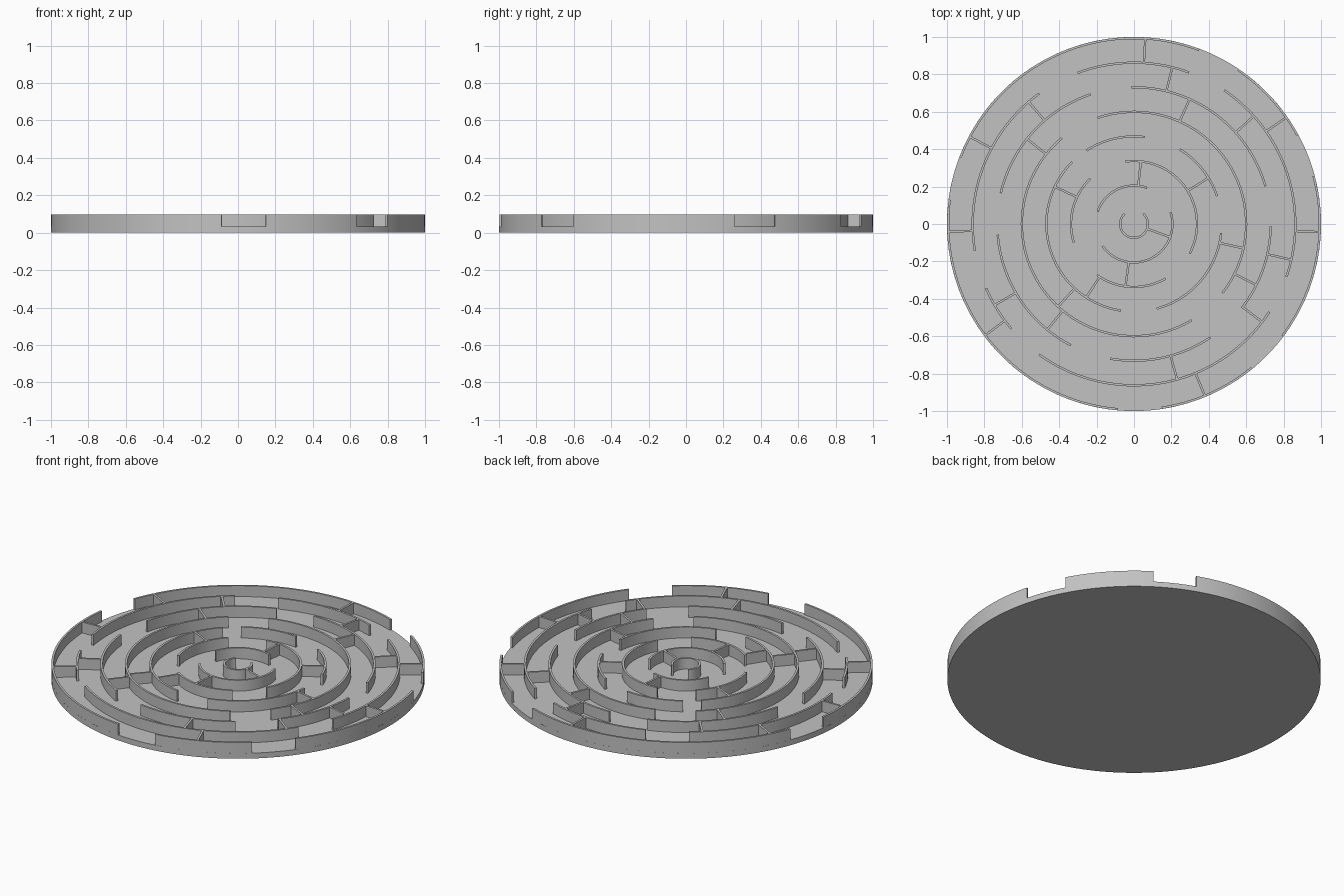
import bpy, bmesh
from math import radians, cos, sin, ceil

if "Cube" in bpy.data.objects:
    bpy.data.objects.remove(bpy.data.objects["Cube"], do_unlink=True)

FLOOR, TOP, THICK = 0.032, 0.096, 0.012
RADII = [0.074 + 0.1314 * i for i in range(8)]

grey = bpy.data.materials.new("matte grey")
grey.use_nodes = True
grey.diffuse_color = (0.54, 0.54, 0.54, 1)
grey.node_tree.nodes["Principled BSDF"].inputs["Base Color"].default_value = grey.diffuse_color


def finish(bm, name):
    bmesh.ops.recalc_face_normals(bm, faces=bm.faces)
    mesh = bpy.data.meshes.new(name)
    bm.to_mesh(mesh)
    bm.free()
    mesh.materials.append(grey)
    obj = bpy.data.objects.new(name, mesh)
    bpy.context.collection.objects.link(obj)
    return obj


def add_arc(bm, radius, start, end):
    """Sweep a rectangular wall section around the centre, with closed ends."""
    steps = ceil((end - start) / 2)
    r0, r1 = radius - THICK / 2, radius + THICK / 2
    section = [(r0, FLOOR), (r1, FLOOR), (r1, TOP), (r0, TOP)]
    rows = []
    for i in range(steps + 1):
        a = radians(start + (end - start) * i / steps)
        rows.append([bm.verts.new((r * cos(a), r * sin(a), z)) for r, z in section])
    for p, q in zip(rows, rows[1:]):
        for k in range(4):
            n = (k + 1) % 4
            bm.faces.new((p[k], p[n], q[n], q[k]))
    bm.faces.new(rows[0])
    bm.faces.new(rows[-1])


def add_spoke(bm, inner, angle):
    """Straight wall joining one ring to the next."""
    a = radians(angle)
    r0, r1, h = RADII[inner], RADII[inner + 1], THICK / 2
    loops = []
    for z in (FLOOR, TOP):
        loops.append([bm.verts.new((r * cos(a) - s * sin(a), r * sin(a) + s * cos(a), z))
                      for r, s in ((r0, -h), (r1, -h), (r1, h), (r0, h))])
    low, high = loops
    bm.faces.new(low)
    bm.faces.new(high)
    for k in range(4):
        n = (k + 1) % 4
        bm.faces.new((low[k], low[n], high[n], high[k]))


# Round base plate
bm = bmesh.new()
bmesh.ops.create_cone(bm, cap_ends=True, segments=180, radius1=1, radius2=1, depth=FLOOR)
bmesh.ops.translate(bm, verts=bm.verts, vec=(0, 0, FLOOR / 2))
parts = [finish(bm, "base_plate")]

# Curved walls: start and end angles in degrees, from the centre outwards
ARCS = [
    [(133, 408)],
    [(70, 161), (215, 378)],
    [(-28, 98), (134, 197), (234, 300)],
    [(83, 123), (18.5, 58.5), (-75, -6), (135, 261.5)],
    [(-38, 109), (130, 301)],
    [(108.5, 167), (16, 91), (-38, -1), (260, 304), (184.5, 242.5)],
    [(70, 110.5), (-19, 56), (234, 327), (203.5, 220.5), (126, 189.5)],
    [(28.5, 56), (69.5, 159), (172.5, 265), (278.6, 309.3), (323, 375)],
]
for i, arcs in enumerate(ARCS):
    bm = bmesh.new()
    for start, end in arcs:
        add_arc(bm, RADII[i], start, end)
    parts.append(finish(bm, f"ring_wall_{i + 1}"))

# Straight walls: angles of the spokes in each lane
SPOKES = [
    [-20],
    [83.7, 262.2],
    [31.7, 154.8, 237],
    [-12.5, 227.4],
    [66, 141.5, 230.6, -26.5],
    [76.3, 42, -12.8, -37.4, -74.5, 210.2, 130.8],
    [86.5, 35, -2.5, -67.6, 216.8, 182.4, 152],
]
for i, angles in enumerate(SPOKES):
    bm = bmesh.new()
    for angle in angles:
        add_spoke(bm, i, angle)
    parts.append(finish(bm, f"spoke_walls_{i + 1}"))

# Smooth curves with crisp corners
bpy.ops.object.select_all(action="DESELECT")
for obj in parts:
    obj.select_set(True)
bpy.context.view_layer.objects.active = parts[0]
bpy.ops.object.shade_smooth_by_angle(angle=radians(30))
